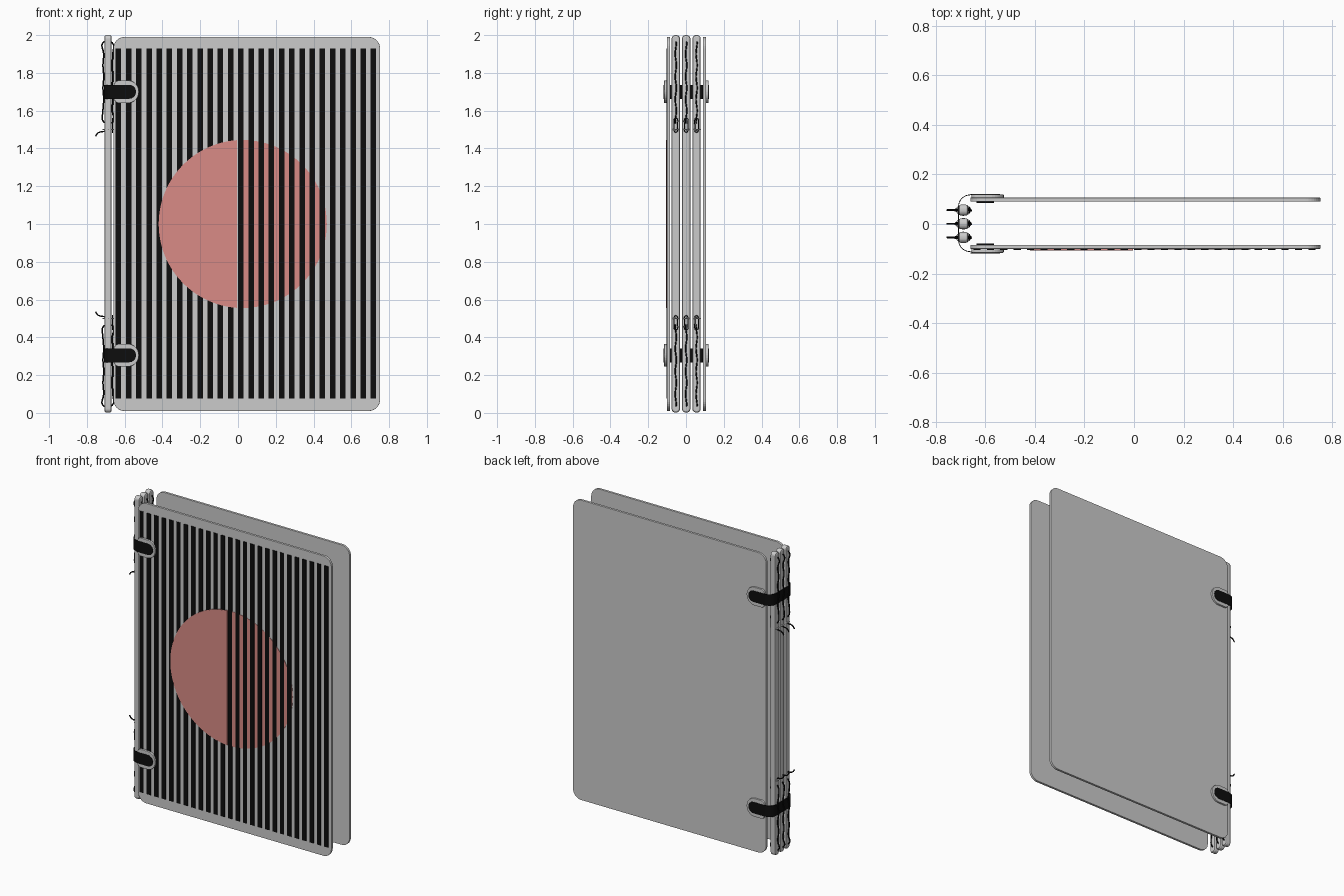
import bpy, bmesh, math
from math import sin, cos, pi

cube = bpy.data.objects.get("Cube")
if cube:
    bpy.data.objects.remove(cube)


def material(name, rgb):
    m = bpy.data.materials.new(name)
    m.use_nodes = True
    m.diffuse_color = (*rgb, 1)
    m.node_tree.nodes["Principled BSDF"].inputs["Base Color"].default_value = (*rgb, 1)
    return m


GREY = material("board grey", (0.6, 0.6, 0.6))
BLACK = material("black", (0.004, 0.004, 0.004))
RED = material("soft red", (0.7, 0.26, 0.24))


def prism(name, pts, lo, hi, axis, mat, bevel=0):
    """Extrude a 2D outline from lo to hi along an axis."""
    place = {"x": lambda a, b, t: (t, a, b),
             "y": lambda a, b, t: (a, t, b),
             "z": lambda a, b, t: (a, b, t)}[axis]
    bm = bmesh.new()
    rings = [[bm.verts.new(place(a, b, t)) for a, b in pts] for t in (lo, hi)]
    bm.faces.new(rings[0])
    bm.faces.new(rings[1])
    n = len(pts)
    for i in range(n):
        j = (i + 1) % n
        bm.faces.new((rings[0][i], rings[0][j], rings[1][j], rings[1][i]))
    bmesh.ops.recalc_face_normals(bm, faces=bm.faces)
    me = bpy.data.meshes.new(name)
    bm.to_mesh(me)
    bm.free()
    me.materials.append(mat)
    ob = bpy.data.objects.new(name, me)
    bpy.context.collection.objects.link(ob)
    if bevel:
        mod = ob.modifiers.new("soft edge", "BEVEL")
        mod.width, mod.segments, mod.limit_method = bevel, 2, "ANGLE"
    return ob


def arc(cx, cy, r, a0, a1, n):
    return [(cx + r * cos(a0 + (a1 - a0) * i / n),
             cy + r * sin(a0 + (a1 - a0) * i / n)) for i in range(n + 1)]


def rounded_rect(x0, x1, z0, z1, radii):
    """Corner radii run lower left, lower right, upper right, upper left."""
    pts = []
    for k, (x, z, sx, sz) in enumerate([(x0, z0, 1, 1), (x1, z0, -1, 1),
                                        (x1, z1, -1, -1), (x0, z1, 1, -1)]):
        r, a = radii[k], pi + k * pi / 2
        pts += arc(x + sx * r, z + sz * r, r, a, a + pi / 2, 8)
    return pts


def thread(name, pts, radius, mat, cyclic=False):
    cu = bpy.data.curves.new(name, "CURVE")
    cu.dimensions = "3D"
    cu.bevel_depth, cu.bevel_resolution, cu.resolution_u = radius, 1, 4
    cu.use_fill_caps = True
    sp = cu.splines.new("BEZIER")
    sp.bezier_points.add(len(pts) - 1)
    for bp, p in zip(sp.bezier_points, pts):
        bp.co = p
        bp.handle_left_type = bp.handle_right_type = "AUTO"
    sp.use_cyclic_u = cyclic
    cu.materials.append(mat)
    ob = bpy.data.objects.new(name, cu)
    bpy.context.collection.objects.link(ob)


# Covers
board = rounded_rect(-0.66, 0.752, 0.01, 1.99, [0.06] * 4)
prism("front_cover", board, -0.1, -0.084, "y", GREY, 0.002)
prism("back_cover", board, 0.09, 0.106, "y", GREY, 0.002)

# Printed stripes, with the disc under them on one half and over them on the other
for i in range(26):
    x = 0.717 - 0.054 * i
    prism("cover_stripe", [(x - 0.0145, 0.075), (x + 0.0145, 0.075),
                           (x + 0.0145, 1.93), (x - 0.0145, 1.93)],
          -0.1045, -0.099, "y", BLACK)
disc = arc(0.025, 1.0, 0.445, -pi / 2, 1.5 * pi, 96)[:-1]
prism("disc_right_half", [(max(x, 0), z) for x, z in disc if x > -0.01],
      -0.1025, -0.099, "y", RED)
prism("disc_left_half", [(min(x, 0), z) for x, z in disc if x < 0.01],
      -0.1065, -0.099, "y", RED)

# Straps around the spine, with pads on the covers
MID = 0.003
for zc in (0.305, 1.7):
    for side, inner, outer in ((-1, 0.099, 0.116), (1, 0.105, 0.119)):
        where = "front" if side < 0 else "back"
        pad = rounded_rect(-0.655, -0.525, zc - 0.06, zc + 0.06, [0.025, 0.058, 0.058, 0.025])
        prism(where + "_pad", pad, side * inner, side * outer, "y", GREY, 0.003)
        tip = rounded_rect(-0.66, -0.54, zc - 0.037, zc + 0.037, [0, 0.036, 0.036, 0])
        prism(where + "_strap_tip", tip, side * (outer - 0.001), side * (outer + 0.002), "y", BLACK)
        lining = rounded_rect(-0.635, -0.565, zc - 0.037, zc + 0.037, [0.005, 0.03, 0.03, 0.005])
        face = -0.084 if side < 0 else 0.09
        prism(where + "_lining_patch", lining, face, face - side * 0.006, "y", BLACK)

    def wrap(grow):
        bend, half = 0.046 + grow, 0.113 + grow
        return ([(-0.65, MID + half)]
                + arc(-0.66, MID + half - bend, bend, pi / 2, pi, 8)
                + arc(-0.66, MID - half + bend, bend, pi, 1.5 * pi, 8)
                + [(-0.65, MID - half)])
    prism("strap", wrap(0.003) + wrap(0)[::-1], zc - 0.037, zc + 0.037, "z", BLACK)

# Spine slats with stitched thread, ties and loose ends
for y in (-0.054, 0.001, 0.056):
    slat = rounded_rect(y - 0.022, y + 0.022, 0.002, 2.0, [0.02] * 4)
    prism("spine_slat", slat, -0.707, -0.669, "x", GREY, 0.009)
    for up in (1, -1):
        def at(x, dy, h):
            return (x, y + dy, 1 + up * h)
        outer = [at(-0.711 - 0.004 * (k % 2), 0.003 * (-1) ** k, 0.54 + 0.06 * k) for k in range(8)]
        inner = [at(-0.666 + 0.003 * (k % 2), 0.003 * (-1) ** k, 0.96 - 0.06 * k) for k in range(8)]
        thread("stitch_thread", outer + inner, 0.004, BLACK, True)
        thread("tie_loop", [at(-0.664, 0.009, 0.52), at(-0.664, 0, 0.56),
                            at(-0.664, -0.009, 0.52), at(-0.664, 0, 0.485)], 0.003, BLACK, True)
        thread("tie_ring", [at(-0.71, 0.01, 0.5), at(-0.665, 0.01, 0.5),
                            at(-0.665, -0.01, 0.5), at(-0.71, -0.01, 0.5)], 0.004, GREY, True)
        thread("loose_end", [at(-0.668, 0, 0.5), at(-0.71, 0, 0.49),
                             at(-0.74, 0, 0.483), at(-0.754, 0, 0.465)], 0.004, BLACK)
